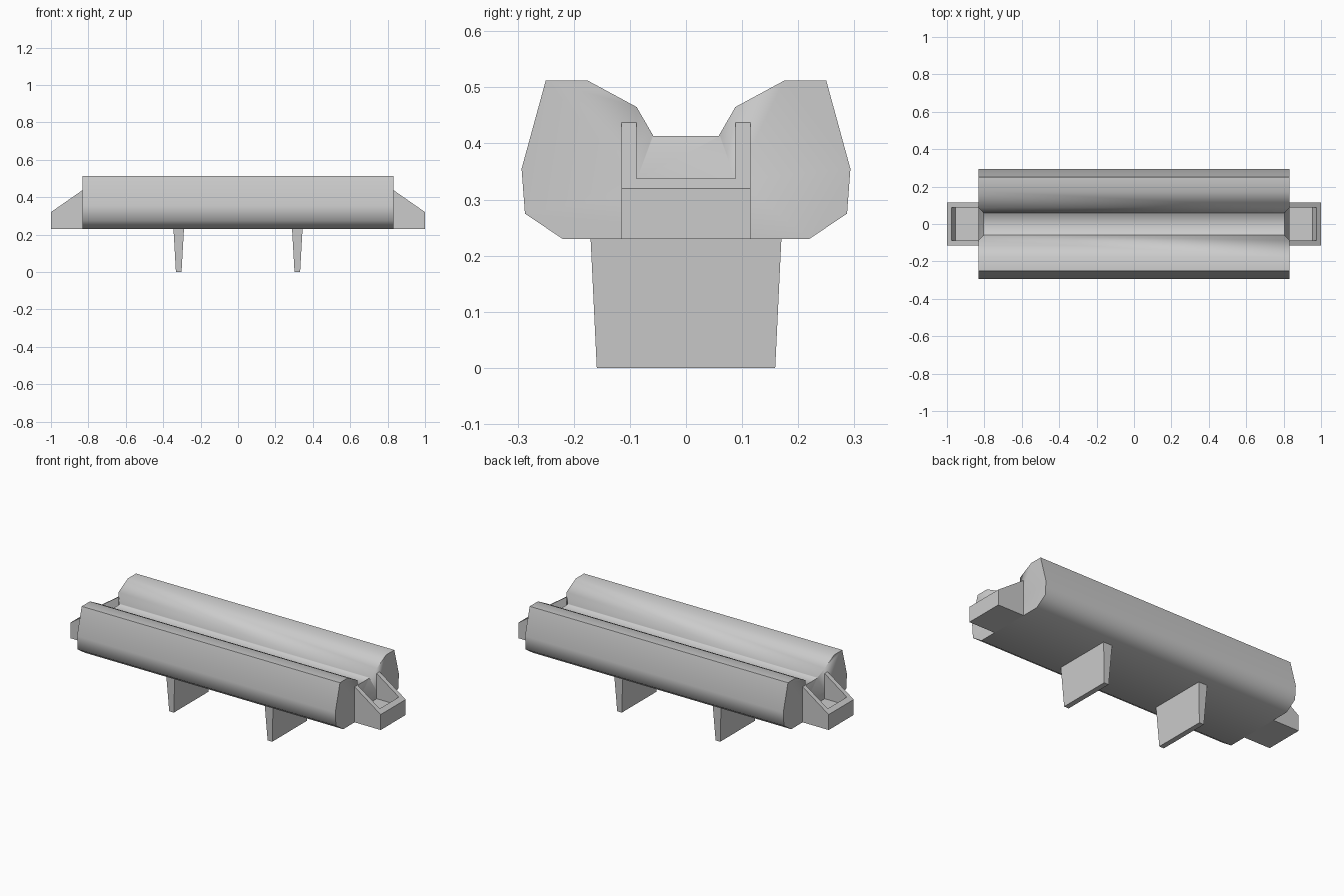
import bpy, bmesh
from mathutils import Vector

if "Cube" in bpy.data.objects:
    bpy.data.objects.remove(bpy.data.objects["Cube"])


def make_object(name, bm):
    bmesh.ops.recalc_face_normals(bm, faces=bm.faces[:])
    mesh = bpy.data.meshes.new(name)
    bm.to_mesh(mesh)
    bm.free()
    ob = bpy.data.objects.new(name, mesh)
    bpy.context.collection.objects.link(ob)
    return ob


def prism(name, profile, offset):
    """Extrude a closed 3D profile by an offset vector."""
    bm = bmesh.new()
    face = bm.faces.new([bm.verts.new(p) for p in profile])
    out = bmesh.ops.extrude_face_region(bm, geom=[face])["geom"]
    verts = [g for g in out if isinstance(g, bmesh.types.BMVert)]
    bmesh.ops.translate(bm, vec=Vector(offset), verts=verts)
    return make_object(name, bm)


def hull(name, points):
    bm = bmesh.new()
    for p in points:
        bm.verts.new(p)
    bmesh.ops.convex_hull(bm, input=bm.verts[:])
    bmesh.ops.dissolve_limit(bm, angle_limit=0.01, verts=bm.verts[:], edges=bm.edges[:])
    return make_object(name, bm)


def cut(ob, cutter):
    mod = ob.modifiers.new("cut", "BOOLEAN")
    mod.operation = "DIFFERENCE"
    mod.solver = "EXACT"
    mod.object = cutter
    bpy.context.view_layer.objects.active = ob
    bpy.ops.object.modifier_apply(modifier=mod.name)
    bpy.data.objects.remove(cutter, do_unlink=True)


# Long body with two raised lobes and a central trough
END = 0.832
half = [(0.22, 0.23), (0.287, 0.275), (0.293, 0.355), (0.25, 0.512),
        (0.175, 0.512), (0.088, 0.465), (0.058, 0.413)]
section = half + [(-y, z) for y, z in reversed(half)]
body = prism("body", [(-END, y, z) for y, z in section], (2 * END, 0, 0))

for s, side in ((-1, "left"), (1, "right")):
    # Sloping chamfer where the trough meets the end pocket
    notch = [(s * 0.804, y, z) for y in (-0.06, 0.06) for z in (0.413, 0.5)]
    notch += [(s * x, y, z) for x in (END, 0.9) for y in (-0.088, 0.088) for z in (0.335, 0.5)]
    cut(body, hull("notch_cutter", notch))

    # End bracket: sloped block with an open pocket
    outline = [(END, 0.23), (1.0, 0.23), (1.0, 0.32), (END, 0.437)]
    bracket = prism(side + "_end_bracket",
                    [(s * x, -0.115, z) for x, z in outline], (0, 0.23, 0))
    pocket = [(0.78, 0.29), (0.955, 0.29), (1.035, 0.482), (0.78, 0.482)]
    cut(bracket, prism("pocket_cutter",
                       [(s * x, -0.088, z) for x, z in pocket], (0, 0.176, 0)))

    # Tapered plate leg
    cx = s * 0.317
    hull(side + "_leg",
         [(cx + i * w, j * d, z) for i in (-1, 1) for j in (-1, 1)
          for w, d, z in ((0.015, 0.159, 0.0), (0.028, 0.17, 0.23))])

# Smooth rounding along the body, sharp ends and top outer edges
bpy.ops.object.select_all(action="DESELECT")
body.select_set(True)
bpy.context.view_layer.objects.active = body
bpy.ops.object.shade_smooth_by_angle(angle=1.13)
